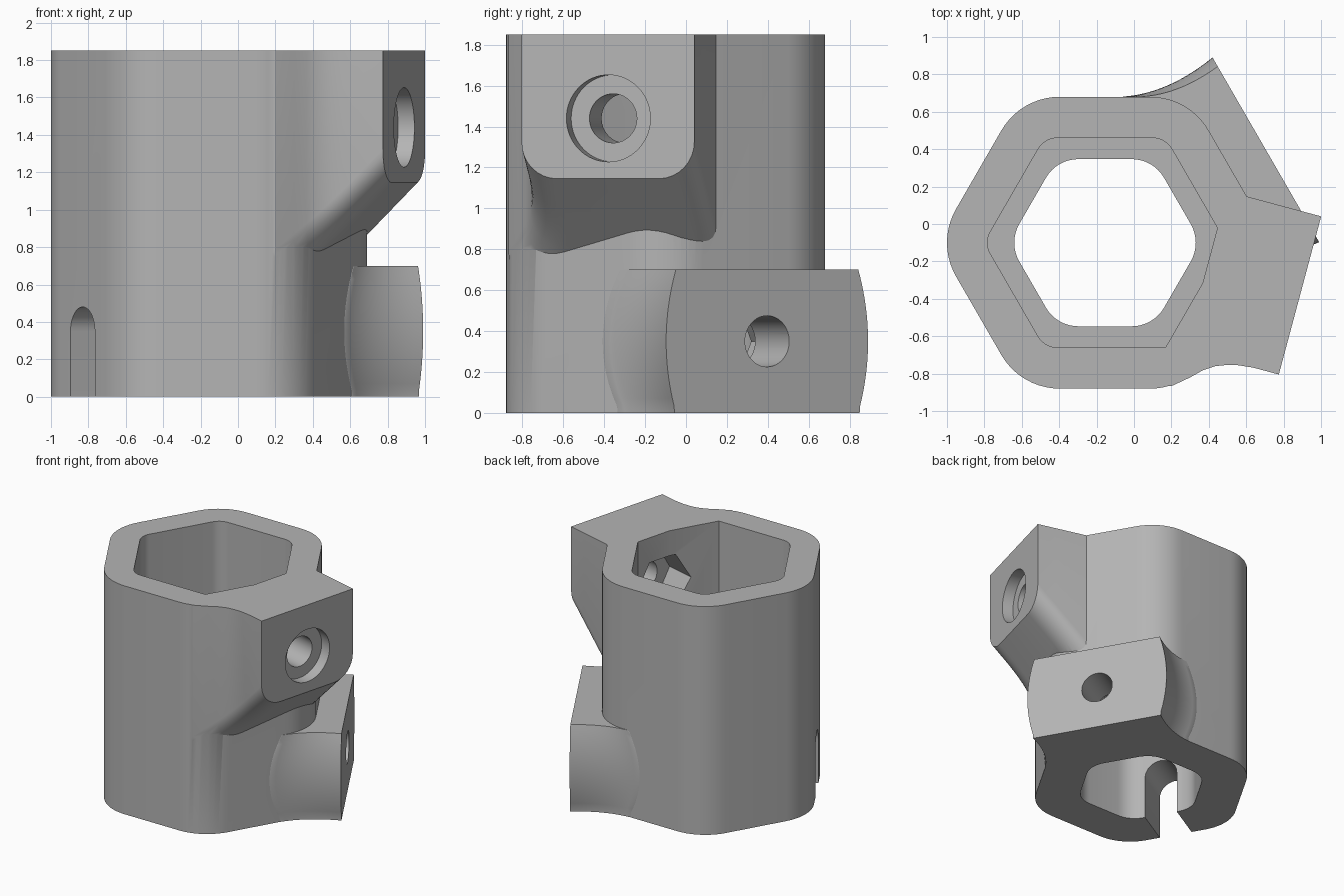
import bpy, bmesh, math
from mathutils import Vector

cube = bpy.data.objects.get("Cube")
if cube:
    bpy.data.objects.remove(cube, do_unlink=True)

CX, CY = -0.155, -0.10          # tube axis
HEIGHT = 1.85
LOW, HIGH = math.radians(30), math.radians(-15)   # directions of the two bosses

grey = bpy.data.materials.new("light_grey")
grey.use_nodes = True
grey.diffuse_color = (0.46, 0.46, 0.46, 1)
grey.node_tree.nodes["Principled BSDF"].inputs["Base Color"].default_value = grey.diffuse_color


def place(angle, u, v, z):
    """Point at u outward from the axis and v sideways, for a direction angle."""
    c, s = math.cos(angle), math.sin(angle)
    return (CX + u * c - v * s, CY + u * s + v * c, z)


def round_poly(points, radii, steps=8):
    """Outline with each corner replaced by a tangent arc."""
    out = []
    for i, p in enumerate(points):
        p, r = Vector(p), radii[i]
        if r == 0:
            out.append(tuple(p))
            continue
        a = (Vector(points[i - 1]) - p).normalized()
        b = (Vector(points[(i + 1) % len(points)]) - p).normalized()
        half = a.angle(b) / 2
        centre = p + (a + b).normalized() * r / math.sin(half)
        start = p + a * r / math.tan(half) - centre
        end = p + b * r / math.tan(half) - centre
        sweep = start.angle(end)
        for k in range(steps + 1):
            f = k / steps
            w = (start * math.sin((1 - f) * sweep) + end * math.sin(f * sweep)) / math.sin(sweep)
            out.append(tuple(centre + w))
    return out


def loft(name, sections):
    """Closed solid through rings with equal point counts."""
    bm = bmesh.new()
    rings = [[bm.verts.new(p) for p in ring] for ring in sections]
    n = len(rings[0])
    for a, b in zip(rings, rings[1:]):
        for i in range(n):
            j = (i + 1) % n
            bm.faces.new((a[i], a[j], b[j], b[i]))
    bm.faces.new(rings[0])
    bm.faces.new(rings[-1])
    bmesh.ops.recalc_face_normals(bm, faces=bm.faces)
    mesh = bpy.data.meshes.new(name)
    bm.to_mesh(mesh)
    bm.free()
    mesh.materials.append(grey)
    obj = bpy.data.objects.new(name, mesh)
    bpy.context.collection.objects.link(obj)
    return obj


def upright(name, outline, z0, z1):
    return loft(name, [[(CX + x, CY + y, z) for x, y in outline] for z in (z0, z1)])


def across(name, angle, outline, u0, u1):
    return loft(name, [[place(angle, u, v, z) for v, z in outline] for u in (u0, u1)])


def ngon(radius, sides, z=0.0):
    return [(radius * math.cos(math.tau * i / sides), z + radius * math.sin(math.tau * i / sides))
            for i in range(sides)]


def hexagon(apothem):
    return ngon(apothem / math.cos(math.pi / 6), 6)


def combine(target, tool, operation):
    mod = target.modifiers.new("combine", "BOOLEAN")
    mod.operation, mod.object, mod.solver = operation, tool, "EXACT"
    bpy.context.view_layer.objects.active = target
    bpy.ops.object.modifier_apply(modifier=mod.name)
    bpy.data.objects.remove(tool, do_unlink=True)


# Hexagonal tube, made too long and trimmed later
body = upright("hexagonal_clamp_body", round_poly(hexagon(0.78), [0.36] * 6, 10), -0.1, 1.95)

# Lower boss: flared sides that bulge at mid height
sections = []
c60, s60 = 0.5, math.sin(math.pi / 3)
for step in range(-10, 11):
    k = step / 10
    z = 0.35 + 0.35 * k if step > -10 else -0.1
    width = 0.57 - 0.055 * k * k
    s0 = 0.055 + 0.105 * k * k
    rise = 0.993 * c60 + width * s60 - 0.78
    length = 0.993 * s60 - width * c60
    side = [(0.76 * c60 + s0 * s60, 0.76 * s60 - s0 * c60)]
    for i in range(1, 13):
        q = i / 12
        m, e = 0.78 + rise * q * q, s0 + (length - s0) * q
        side.append((m * c60 + e * s60, m * s60 - e * c60))
    ring = side + [(u, -v) for u, v in reversed(side)]
    sections.append([place(LOW, u, v, z) for u, v in ring])
combine(body, loft("lower_boss", sections), "UNION")

# Upper boss: rounded underside sloping into the tube, one side flared
sections = []
for d, flare in ((0, 0), (0.14, 0), (0.22, 0.008), (0.28, 0.022), (0.34, 0.045),
                 (0.40, 0.085), (0.454, 0.138), (0.54, 0.21), (0.62, 0.225)):
    left, base = -0.44 - flare, 1.145 - d
    ring = round_poly([(left, 1.95), (left, base), (0.435, base), (0.435, 1.95)],
                      [0, 0.18, 0.18, 0])
    sections.append([place(HIGH, 1.08 - d, v, z) for v, z in ring])
combine(body, loft("upper_boss", sections), "UNION")

# Trim both ends flat
trim = upright("trim_block", [(-2, -2), (2, -2), (2, 2), (-2, 2)], 0, HEIGHT)
combine(body, trim, "INTERSECT")

# Bores: narrow below, wide above with one corner cut flat behind the upper boss
combine(body, upright("lower_bore", round_poly(hexagon(0.447), [0.2] * 6), -0.2, 0.8), "DIFFERENCE")
wide = hexagon(0.56)
flat = Vector((math.cos(HIGH), math.sin(HIGH)))


def clip(inside):
    a, b = Vector(wide[0]), Vector(inside)
    f = (a.dot(flat) - 0.56) / (a.dot(flat) - b.dot(flat))
    return tuple(a.lerp(b, f))


outline = [clip(wide[5]), clip(wide[1])] + wide[1:]
outline = round_poly(outline, [0, 0, 0.12, 0.12, 0.12, 0.12, 0])
combine(body, upright("upper_bore", outline, 0.7, 2.1), "DIFFERENCE")

# Upper boss: screw hole, counterbore and hexagonal nut pocket
combine(body, across("upper_hole", HIGH, ngon(0.12, 48, 1.44), 0.4, 1.2), "DIFFERENCE")
combine(body, across("counterbore", HIGH, ngon(0.2125, 64, 1.44), 0.99, 1.2), "DIFFERENCE")
combine(body, across("upper_nut_pocket", HIGH, ngon(0.24, 6, 1.44), 0.4, 0.76), "DIFFERENCE")

# Lower boss: screw hole and nut pocket, with an arched slot in the opposite wall
combine(body, across("lower_hole", LOW, ngon(0.125, 48, 0.35), 0.3, 1.2), "DIFFERENCE")
combine(body, across("lower_nut_pocket", LOW, ngon(0.24, 6, 0.35), 0.3, 0.66), "DIFFERENCE")
arch = [(0.13 * math.cos(math.pi * i / 24), 0.35 + 0.13 * math.sin(math.pi * i / 24)) for i in range(25)]
arch += [(-0.13, -0.2), (0.13, -0.2)]
combine(body, across("slot", LOW, arch, -1.1, -0.3), "DIFFERENCE")

# Smooth the curves, keep the edges crisp
bpy.ops.object.select_all(action="DESELECT")
body.select_set(True)
bpy.context.view_layer.objects.active = body
bpy.ops.object.shade_smooth_by_angle(angle=math.radians(25))
